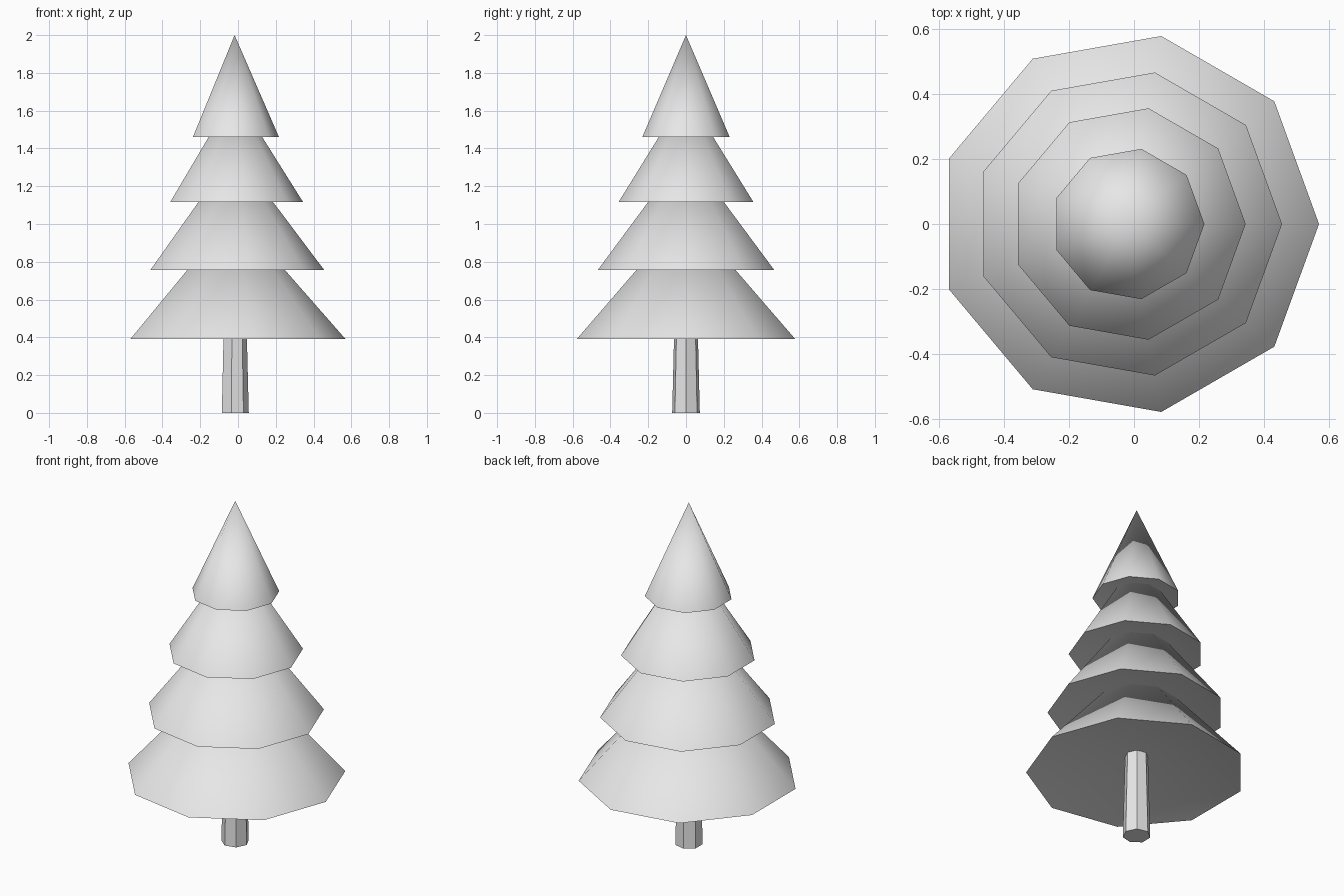
import bpy, bmesh, math

cube = bpy.data.objects.get("Cube")
if cube:
    bpy.data.objects.remove(cube, do_unlink=True)

# One pale grey for the whole tree
grey = bpy.data.materials.new("pale_grey")
grey.use_nodes = True
colour = (0.8, 0.8, 0.8, 1)
grey.diffuse_color = colour
grey.node_tree.nodes["Principled BSDF"].inputs["Base Color"].default_value = colour

CENTRE_X = -0.018


def ring(bm, sides, radius, z):
    """Ring of vertices with one corner pointing to +x."""
    step = math.tau / sides
    return [bm.verts.new((radius * math.cos(i * step), radius * math.sin(i * step), z))
            for i in range(sides)]


def fan(bm, loop, z):
    """Close a ring with triangles to a central point."""
    tip = bm.verts.new((0, 0, z))
    for a, b in zip(loop, loop[1:] + loop[:1]):
        bm.faces.new((a, b, tip))


def finish(bm, name):
    bmesh.ops.recalc_face_normals(bm, faces=bm.faces)
    mesh = bpy.data.meshes.new(name)
    bm.to_mesh(mesh)
    bm.free()
    obj = bpy.data.objects.new(name, mesh)
    obj.location.x = CENTRE_X
    mesh.materials.append(grey)
    bpy.context.collection.objects.link(obj)
    bpy.ops.object.select_all(action='DESELECT')
    obj.select_set(True)
    bpy.context.view_layer.objects.active = obj
    bpy.ops.object.shade_smooth_by_angle(angle=math.radians(45))
    return obj


# Trunk: tapered seven-sided post
bm = bmesh.new()
low = ring(bm, 7, 0.075, 0)
high = ring(bm, 7, 0.06, 0.6)
bm.faces.new(low)
bm.faces.new(high)
for i in range(7):
    j = (i + 1) % 7
    bm.faces.new((low[i], low[j], high[j], high[i]))
finish(bm, "trunk")

# Branch tiers: nine-sided cones with hollowed undersides (rim radius, rim z, tip z)
tiers = [(0.588, 0.39, 1.06), (0.474, 0.757, 1.387),
         (0.362, 1.117, 1.693), (0.235, 1.46, 2.0)]
for n, (radius, rim_z, tip_z) in enumerate(tiers, 1):
    bm = bmesh.new()
    rim = ring(bm, 9, radius, rim_z)
    fan(bm, rim, tip_z)
    fan(bm, rim, rim_z + 0.19 * radius)
    finish(bm, f"branch_tier_{n}")
